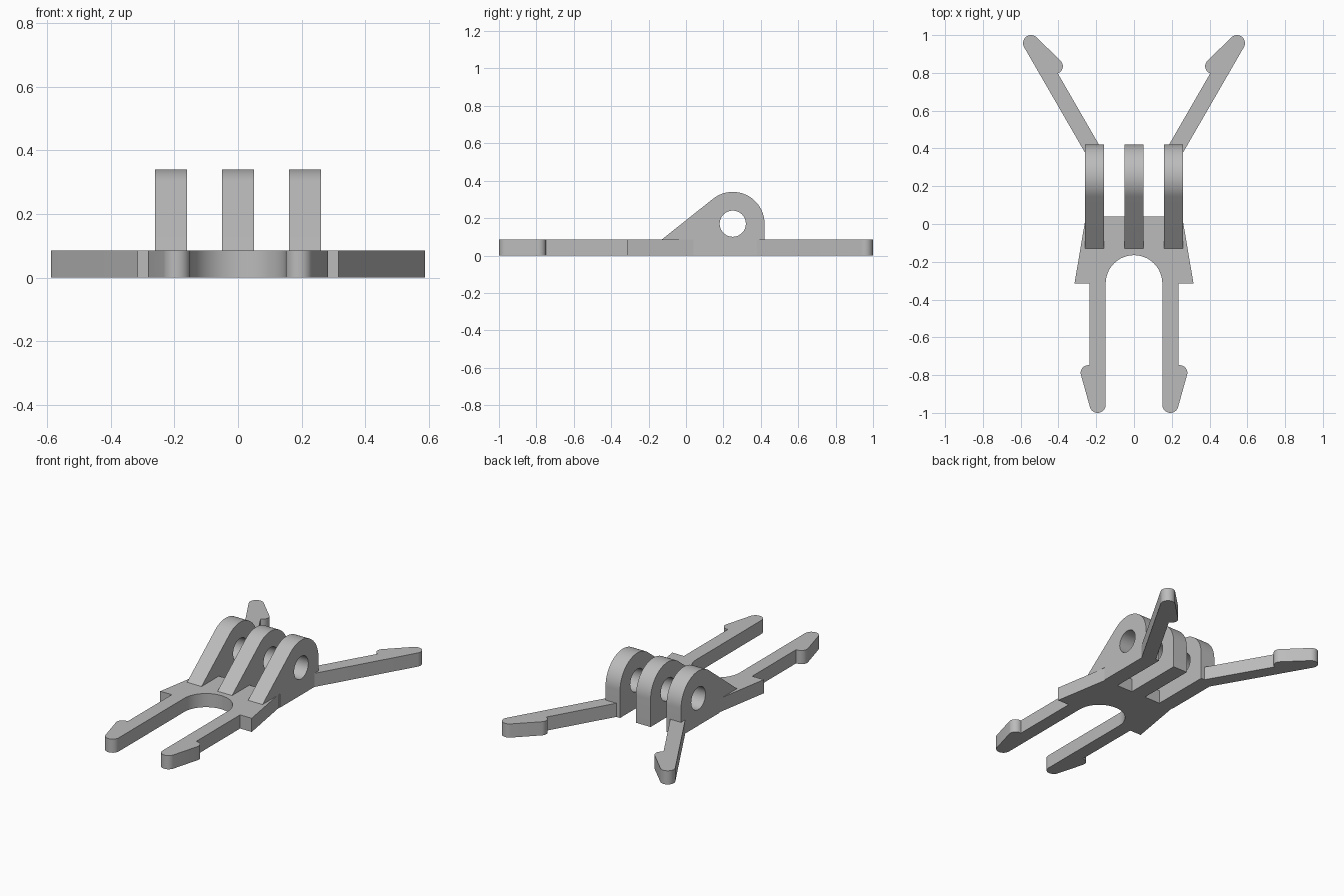
import bpy
import bmesh
from math import cos, sin, radians, atan2, degrees
from mathutils import Matrix, Vector

cube = bpy.data.objects.get("Cube")
if cube:
    bpy.data.objects.remove(cube, do_unlink=True)

THICK = 0.085      # plate thickness
HALF = 0.0425      # half width of a leg
LUG_R = 0.17       # outer radius of a lug

grey = bpy.data.materials.new("light grey plastic")
grey.use_nodes = True
grey.diffuse_color = (0.5, 0.5, 0.5, 1)
grey.node_tree.nodes["Principled BSDF"].inputs["Base Color"].default_value = (0.5, 0.5, 0.5, 1)


def arc(cx, cy, r, start, end, steps=16):
    angles = [radians(start + (end - start) * i / steps) for i in range(steps + 1)]
    return [(cx + r * cos(a), cy + r * sin(a)) for a in angles]


def extruded(name, loops, depth, matrix=Matrix()):
    """Fill the outline (further loops are holes), extrude it and place it."""
    bm = bmesh.new()
    for loop in loops:
        verts = [bm.verts.new((x, y, 0)) for x, y in loop]
        for a, b in zip(verts, verts[1:] + verts[:1]):
            bm.edges.new((a, b))
    bmesh.ops.triangle_fill(bm, edges=bm.edges[:], use_beauty=True, normal=(0, 0, 1))
    top = bmesh.ops.extrude_face_region(bm, geom=bm.faces[:])["geom"]
    bmesh.ops.translate(bm, vec=(0, 0, depth),
                        verts=[v for v in top if isinstance(v, bmesh.types.BMVert)])
    bm.transform(matrix)
    bmesh.ops.recalc_face_normals(bm, faces=bm.faces[:])
    mesh = bpy.data.meshes.new(name)
    bm.to_mesh(mesh)
    bm.free()
    mesh.materials.append(grey)
    obj = bpy.data.objects.new(name, mesh)
    bpy.context.collection.objects.link(obj)
    bpy.ops.object.select_all(action='DESELECT')
    obj.select_set(True)
    bpy.context.view_layer.objects.active = obj
    bpy.ops.object.shade_smooth_by_angle(angle=radians(30))
    return obj


def barbed_leg(tip, turn, length):
    """Outline of a round-tipped leg with a barb on one side, base end open."""
    barb = Vector((-0.05, -0.17))
    side = degrees(atan2(-barb.y, -barb.x)) + 90
    points = [(HALF, -length)]
    points += arc(0, 0, HALF, 0, side)
    points += arc(barb.x, barb.y, 0.04, side, 270, 10)
    points += [(-HALF, barb.y - 0.04), (-HALF, -length)]
    rot = Matrix.Rotation(radians(turn), 2)
    return [tuple(rot @ Vector(p) + Vector(tip)) for p in points]


# Base plate: right half from the arch round the front leg to the rear edge
right = arc(0, -0.315, 0.15, 90, 0)[1:]
right += barbed_leg((0.1925, -0.9575), 180, 0.9575 - 0.315)[1:]
right += [(0.315, -0.315), (0.255, 0.04)]
# Mirror it, with the middle of the arch joining the halves
left = [(-x, y) for x, y in reversed(right)]
extruded("base_plate", [[(0, -0.165)] + right + left], THICK)

# Splayed rear arms, rooted in the outer lugs
arm = barbed_leg((0.545, 0.9575), -30, 0.65)
extruded("left_rear_arm", [arm], THICK)
extruded("right_rear_arm", [[(-x, y) for x, y in arm]], THICK)

# Hinge lugs: rounded ears with a pin hole and a sloping front
ear = [(0.04, 0), (0.42, 0)] + arc(0.25, LUG_R, LUG_R, 0, 128.7, 28)
ear += [(-0.13, THICK), (0.04, THICK)]
hole = arc(0.25, LUG_R, 0.07, 0, 360, 40)[:-1]
upright = Matrix(((0, 0, 1, 0), (1, 0, 0, 0), (0, 1, 0, 0), (0, 0, 0, 1)))
for name, x in (("right", -0.21), ("middle", 0), ("left", 0.21)):
    extruded(name + "_hinge_lug", [ear, hole], 0.1,
             Matrix.Translation((x - 0.05, 0, 0)) @ upright)
